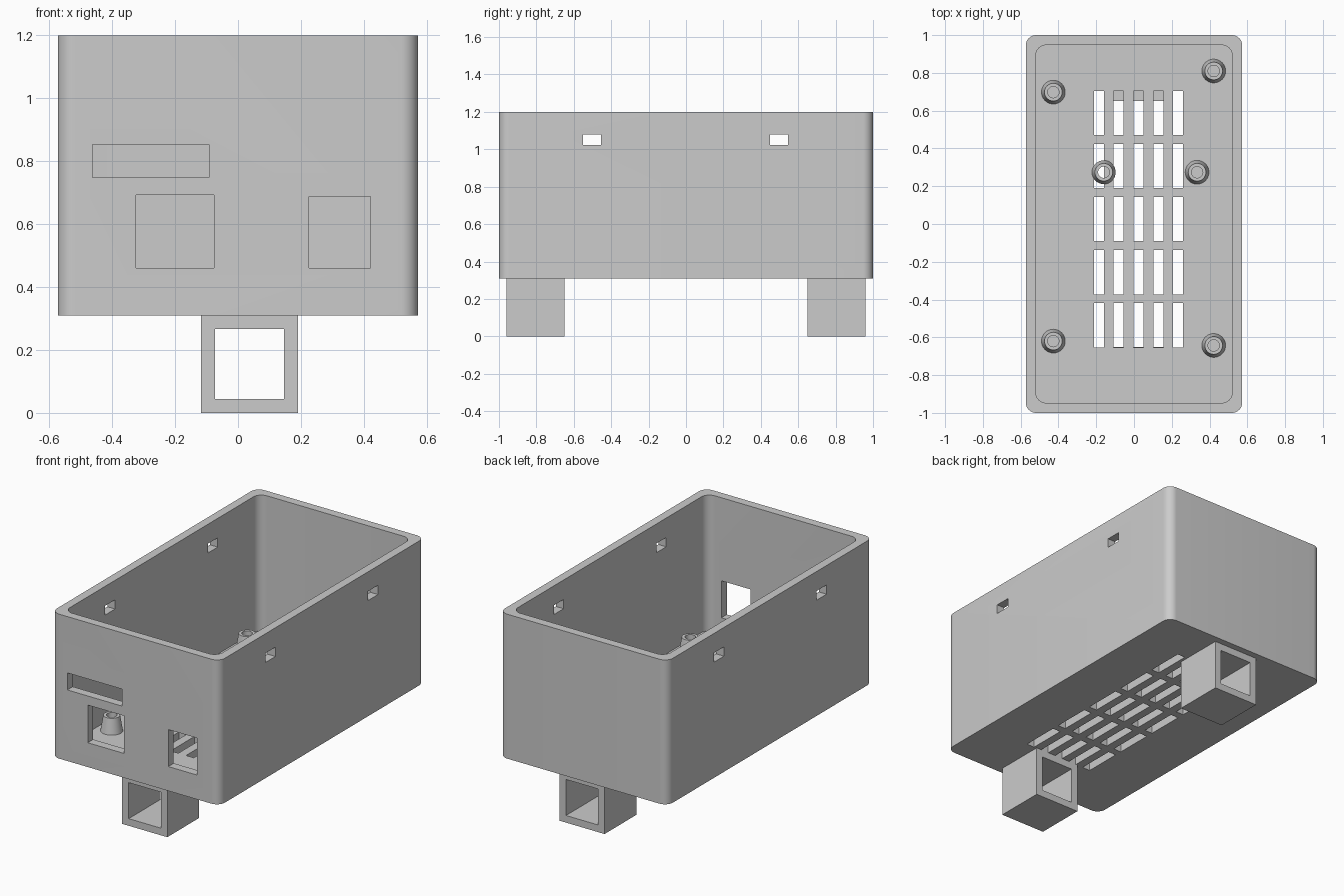
import bpy, bmesh, math
from mathutils import Vector

cube = bpy.data.objects.get("Cube")
if cube:
    bpy.data.objects.remove(cube, do_unlink=True)

grey = bpy.data.materials.new("light grey plastic")
grey.use_nodes = True
colour = (0.6, 0.6, 0.6, 1)
grey.diffuse_color = colour
for node in grey.node_tree.nodes:
    if node.type == "BSDF_PRINCIPLED":
        node.inputs["Base Color"].default_value = colour


def make_object(name, bm):
    bmesh.ops.recalc_face_normals(bm, faces=bm.faces)
    mesh = bpy.data.meshes.new(name)
    bm.to_mesh(mesh)
    bm.free()
    mesh.materials.append(grey)
    obj = bpy.data.objects.new(name, mesh)
    bpy.context.collection.objects.link(obj)
    return obj


def add_box(bm, x0, x1, y0, y1, z0, z1):
    verts = bmesh.ops.create_cube(bm, size=1)["verts"]
    size = Vector((x1 - x0, y1 - y0, z1 - z0))
    centre = Vector((x0 + x1, y0 + y1, z0 + z1)) / 2
    for v in verts:
        v.co = Vector(a * b for a, b in zip(v.co, size)) + centre


def rounded_box(name, half_x, half_y, z0, z1, radius):
    bm = bmesh.new()
    add_box(bm, -half_x, half_x, -half_y, half_y, z0, z1)
    upright = [e for e in bm.edges
               if abs(e.verts[0].co.z - e.verts[1].co.z) > 0.1]
    bmesh.ops.bevel(bm, geom=upright, offset=radius, segments=10,
                    profile=0.5, affect="EDGES")
    return make_object(name, bm)


def cut(obj, cutter):
    mod = obj.modifiers.new("cut", "BOOLEAN")
    mod.operation = "DIFFERENCE"
    mod.solver = "EXACT"
    mod.object = cutter
    cutter.hide_render = True
    bpy.context.view_layer.objects.active = obj
    bpy.ops.object.modifier_apply(modifier=mod.name)
    bpy.data.objects.remove(cutter, do_unlink=True)


def smooth(obj):
    bpy.ops.object.select_all(action="DESELECT")
    obj.select_set(True)
    bpy.context.view_layer.objects.active = obj
    bpy.ops.object.shade_smooth_by_angle(angle=math.radians(30))


BOTTOM, TOP, WALL = 0.31, 1.2, 0.053
FLOOR = BOTTOM + WALL

# Open-topped case
case = rounded_box("case", 0.573, 1.0, BOTTOM, TOP, 0.055)
cut(case, rounded_box("cavity", 0.573 - WALL, 1 - WALL, FLOOR, TOP + 0.2, 0.055))

# Openings: front ports, side latch holes and floor vents
bm = bmesh.new()
for x0, x1, z0, z1 in [(-0.463, -0.092, 0.748, 0.853),
                       (-0.324, -0.076, 0.46, 0.692),
                       (0.225, 0.422, 0.46, 0.688)]:
    add_box(bm, x0, x1, -1.1, -0.9, z0, z1)
for y in (-0.502, 0.497):
    for side in (-1, 1):
        xs = sorted((side * 0.45, side * 0.7))
        add_box(bm, *xs, y - 0.048, y + 0.048, 1.023, 1.08)
for col in range(5):
    for row in range(5):
        x = 0.024 + (col - 2) * 0.105
        y = 0.026 + (row - 2) * 0.281
        add_box(bm, x - 0.0265, x + 0.0265, y - 0.117, y + 0.117,
                BOTTOM - 0.05, FLOOR + 0.05)
cut(case, make_object("openings", bm))
smooth(case)

# Square tube feet, open front to back
for name, y in (("front_foot", -0.805), ("back_foot", 0.805)):
    bm = bmesh.new()
    add_box(bm, -0.117, 0.19, y - 0.155, y + 0.155, 0, BOTTOM)
    foot = make_object(name, bm)
    bm = bmesh.new()
    add_box(bm, -0.073, 0.146, y - 0.3, y + 0.3, 0.044, 0.266)
    cut(foot, make_object("foot_hole", bm))

# Tapered hollow standoffs on the floor
profile = [(0.063, FLOOR), (0.047, 0.459), (0.03, 0.459), (0.03, FLOOR)]
places = [(-0.427, 0.698), (0.422, 0.81), (-0.16, 0.274),
          (0.334, 0.274), (-0.427, -0.62), (0.422, -0.643)]
for i, (x, y) in enumerate(places):
    bm = bmesh.new()
    ring = [bm.verts.new((r, 0, z)) for r, z in profile]
    edges = [bm.edges.new((ring[k], ring[(k + 1) % 4])) for k in range(4)]
    bmesh.ops.spin(bm, geom=ring + edges, cent=(0, 0, 0), axis=(0, 0, 1),
                   angle=math.tau, steps=32)
    bmesh.ops.remove_doubles(bm, verts=bm.verts, dist=0.0005)
    standoff = make_object(f"standoff_{i + 1}", bm)
    standoff.location = (x, y, 0)
    smooth(standoff)
